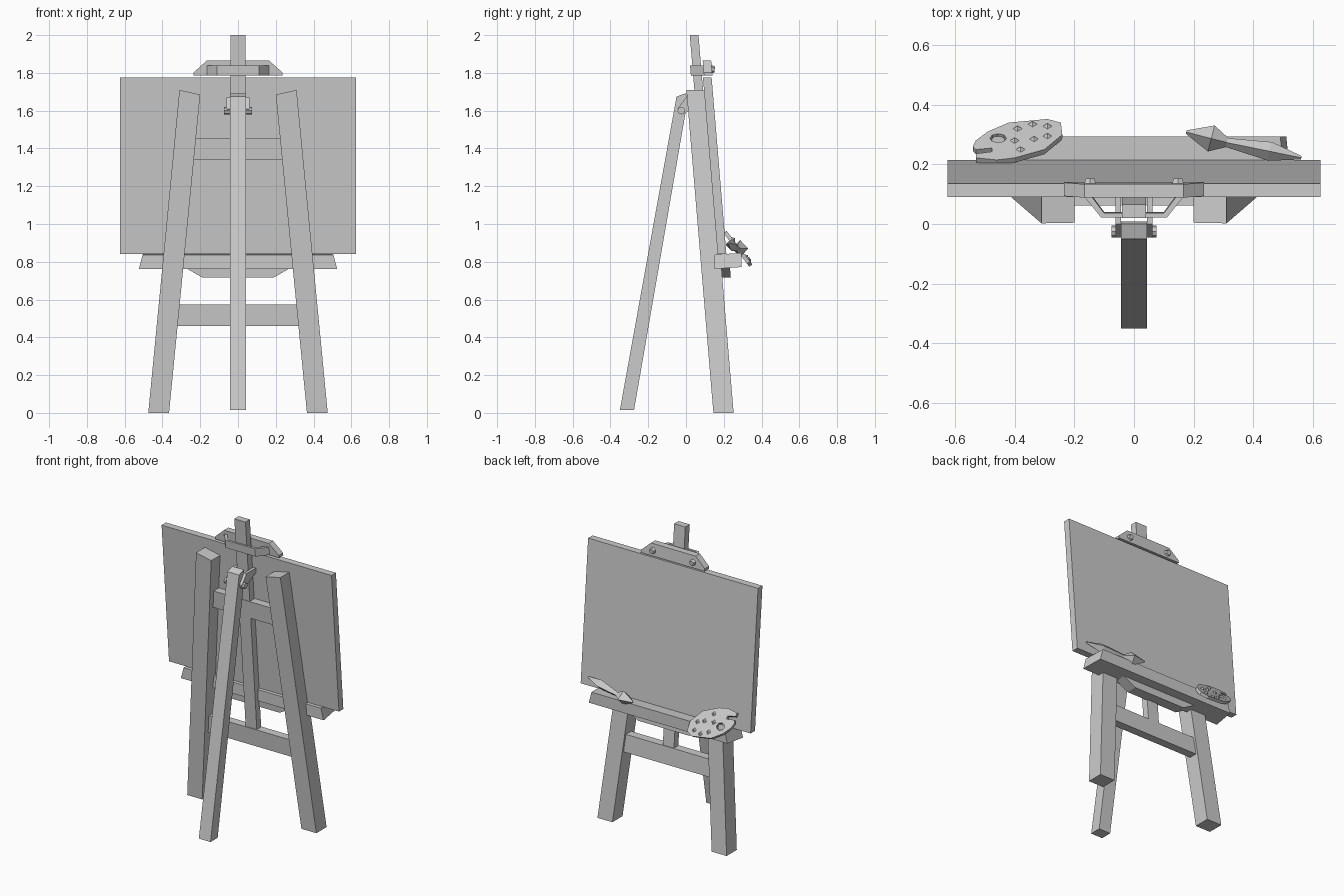
import bpy, bmesh, math
from mathutils import Vector, Matrix

old = bpy.data.objects.get("Cube")
if old:
    bpy.data.objects.remove(old, do_unlink=True)

GREY = (0.6, 0.6, 0.6, 1)
mat = bpy.data.materials.new("plain_grey")
mat.use_nodes = True
mat.diffuse_color = GREY
mat.node_tree.nodes["Principled BSDF"].inputs["Base Color"].default_value = GREY

LEAN = 0.0835  # the whole frame leans by this much per unit of height


def finish(name, bm):
    bmesh.ops.recalc_face_normals(bm, faces=bm.faces)
    mesh = bpy.data.meshes.new(name)
    bm.to_mesh(mesh)
    bm.free()
    mesh.materials.append(mat)
    obj = bpy.data.objects.new(name, mesh)
    bpy.context.collection.objects.link(obj)
    return obj


def loft(name, rings, closed=False):
    """Skin a list of equal rings; closed joins the last ring to the first."""
    bm = bmesh.new()
    rows = [[bm.verts.new(p) for p in ring] for ring in rings]
    pairs = list(zip(rows, rows[1:]))
    if closed:
        pairs.append((rows[-1], rows[0]))
    else:
        bm.faces.new(rows[0])
        bm.faces.new(rows[-1])
    for a, b in pairs:
        for i in range(len(a)):
            j = (i + 1) % len(a)
            bm.faces.new((a[i], a[j], b[j], b[i]))
    return finish(name, bm)


def leaning(name, outline, y0, y1):
    """Extrude an x-z outline through depth, following the lean."""
    return loft(name, [[(x, y - LEAN * z, z) for x, z in outline] for y in (y0, y1)])


def sym(points):
    """Complete a half outline by mirroring it in x."""
    return points + [(-x, z) for x, z in reversed(points)]


def bar(name, w, z0, z1, y0, y1, w_top=None):
    return leaning(name, sym([(w, z0), (w_top or w, z1)]), y0, y1)


def across(name, outline, x0, x1):
    """Extrude a y-z outline sideways."""
    return loft(name, [[(x, y, z) for y, z in outline] for x in (x0, x1)])


def cylinder(name, p, q, radius, sides, r2=None):
    p, q = Vector(p), Vector(q)
    bm = bmesh.new()
    turn = (q - p).to_track_quat("Z", "Y").to_matrix().to_4x4()
    bmesh.ops.create_cone(bm, cap_ends=True, segments=sides, radius1=radius,
                          radius2=radius if r2 is None else r2, depth=(q - p).length,
                          matrix=Matrix.Translation((p + q) / 2) @ turn)
    return finish(name, bm)


# Main frame: legs, cross bars, mast and board
for side, s in (("left", 1), ("right", -1)):
    leg = [(0.475, 0), (0.365, 0), (0.2, 1.685), (0.31, 1.71)]
    leaning(side + "_leg", [(s * x, z) for x, z in leg], 0.145, 0.252)
bar("lower_cross_bar", 0.35, 0.46, 0.575, 0.182, 0.238, 0.34)
bar("upper_cross_bar", 0.26, 1.34, 1.455, 0.184, 0.238, 0.25)
bar("mast", 0.041, 0.5, 2.0, 0.187, 0.233)
bar("board", 0.625, 0.84, 1.775, 0.238, 0.284)

# Rear support leg
across("rear_leg", [(-0.35, 0.015), (-0.275, 0.015), (0.008, 1.65),
                    (0.0, 1.692), (-0.05, 1.675)], -0.043, 0.043)

# Hinge plates and bolt
for side, s in (("left", 1), ("right", -1)):
    across(side + "_hinge_plate", [(-0.045, 1.61), (-0.025, 1.58), (0.0, 1.59), (0.1, 1.64),
                                   (0.1, 1.67), (0.0, 1.67)], s * 0.043, s * 0.062)
cylinder("hinge_bolt", (-0.075, -0.025, 1.6), (0.075, -0.025, 1.6), 0.02, 8)

# Top clamp: plate behind the board edge, strap round the mast, nuts
leaning("clamp_plate", sym([(0.235, 1.785), (0.235, 1.802), (0.165, 1.865)]), 0.244, 0.289)
path = [(0.17, 0.25), (0.11, 0.175), (-0.11, 0.175), (-0.17, 0.25)]
inner = [(0.145, 0.25), (0.1, 0.19), (-0.1, 0.19), (-0.145, 0.25)]
loft("clamp_strap", [[(x, y - LEAN * z, z) for (x, y), z in
                      ((a, 1.787), (a, 1.84), (b, 1.84), (b, 1.787))]
                     for a, b in zip(path, inner)])
for side, s in (("left", 1), ("right", -1)):
    cylinder(side + "_clamp_nut", (s * 0.147, 0.13, 1.82), (s * 0.147, 0.152, 1.818),
             0.024, 6, 0.016)

# Tray and the bracket beneath it
loft("tray", [[(x, y, z) for x, z in sym([(w, z0), (w - 0.02, z0 + 0.075)])]
              for w, y, z0 in ((0.525, 0.15, 0.762), (0.51, 0.293, 0.772))])
leaning("tray_bracket", sym([(0.29, 0.775), (0.19, 0.717)]), 0.225, 0.297)

# Palette: flat outline with a thumb hole, leaning on the board
def on_palette(x, y, lift=0.0):
    return Vector((x, y + lift * 0.8, 0.95 - (y - 0.21) * 1.3 + lift * 0.6))


outline = [(-.54, .25), (-.53, .27), (-.49, .3), (-.42, .33), (-.29, .342), (-.245, .33),
           (-.24, .29), (-.3, .24), (-.4, .212), (-.46, .205), (-.53, .212), (-.53, .226),
           (-.475, .233), (-.475, .245), (-.53, .24)]
hole = [(-0.455 + 0.028 * math.cos(a * math.pi / 4),
         0.278 + 0.015 * math.sin(a * math.pi / 4)) for a in range(8)]
bm = bmesh.new()
edges = []
for loop in (outline, hole):
    vs = [bm.verts.new(on_palette(x, y, -0.008)) for x, y in loop]
    edges += [bm.edges.new((vs[i - 1], vs[i])) for i in range(len(vs))]
bmesh.ops.triangle_fill(bm, edges=edges, use_beauty=True)
top = bmesh.ops.extrude_face_region(bm, geom=bm.faces[:])["geom"]
bmesh.ops.translate(bm, vec=(0, 0.016, 0.012),
                    verts=[g for g in top if isinstance(g, bmesh.types.BMVert)])
finish("palette", bm)

# Paint dabs
dabs = [(-.39, .31), (-.34, .325), (-.29, .318), (-.4, .27), (-.335, .275), (-.38, .24), (-.29, .285)]
for i, (x, y) in enumerate(dabs):
    cylinder("paint_dab_%d" % (i + 1), on_palette(x, y, 0.01), on_palette(x, y, 0.024), 0.018, 4, 0)


# Brush: faceted handle and head lying on the tray
def spindle(name, p, q, mid, radius):
    m = Vector(p).lerp(Vector(q), mid)
    cylinder(name + "_front", m, p, radius, 4, 0.006)
    cylinder(name + "_rear", m, q, radius, 4, 0.014)


spindle("brush_handle", (0.56, 0.222, 0.9), (0.3, 0.275, 0.87), 0.4, 0.032)
spindle("brush_head", (0.175, 0.308, 0.87), (0.315, 0.272, 0.87), 0.6, 0.045)
